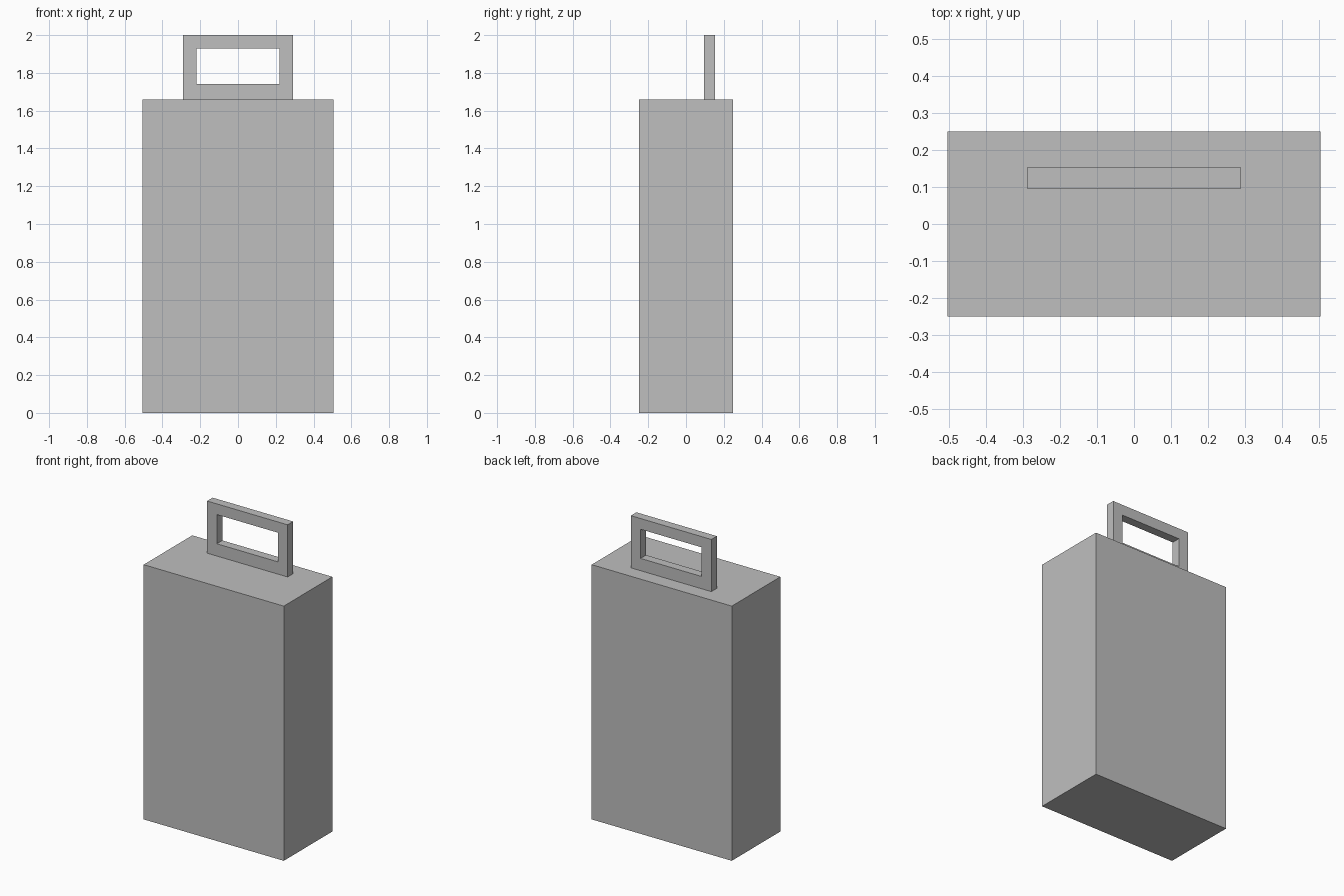
import bpy
import bmesh

cube = bpy.data.objects.get("Cube")
if cube:
    bpy.data.objects.remove(cube, do_unlink=True)

# Single grey finish
grey = bpy.data.materials.new("plain grey")
grey.use_nodes = True
colour = (0.52, 0.52, 0.52, 1)
grey.diffuse_color = colour
grey.node_tree.nodes["Principled BSDF"].inputs["Base Color"].default_value = colour


def finish(name, bm):
    bmesh.ops.recalc_face_normals(bm, faces=bm.faces)
    mesh = bpy.data.meshes.new(name)
    bm.to_mesh(mesh)
    bm.free()
    mesh.materials.append(grey)
    obj = bpy.data.objects.new(name, mesh)
    bpy.context.collection.objects.link(obj)
    return obj


def rectangle(bm, half_width, bottom, top, y):
    corners = ((-1, bottom), (1, bottom), (1, top), (-1, top))
    return [bm.verts.new((side * half_width, y, z)) for side, z in corners]


def extrude_back(bm, faces, depth):
    result = bmesh.ops.extrude_face_region(bm, geom=faces)
    moved = [v for v in result["geom"] if isinstance(v, bmesh.types.BMVert)]
    bmesh.ops.translate(bm, vec=(0, depth, 0), verts=moved)


CASE_TOP = 1.66

# Case body
bm = bmesh.new()
front = bm.faces.new(rectangle(bm, 0.505, 0, CASE_TOP, -0.25))
extrude_back(bm, [front], 0.5)
# keep the starting face so the box is closed
if len(bm.faces) < 6:
    bmesh.ops.holes_fill(bm, edges=bm.edges, sides=4)
finish("case_body", bm)

# Handle: rectangular frame with an open grip
bm = bmesh.new()
outer = rectangle(bm, 0.29, CASE_TOP, 2, 0.125)
inner = rectangle(bm, 0.22, 1.74, 1.93, 0.125)
for i in range(4):
    j = (i + 1) % 4
    bm.faces.new((outer[i], outer[j], inner[j], inner[i]))
handle = finish("carry_handle", bm)
thickness = handle.modifiers.new("thickness", "SOLIDIFY")
thickness.thickness = 0.057
thickness.offset = 0
